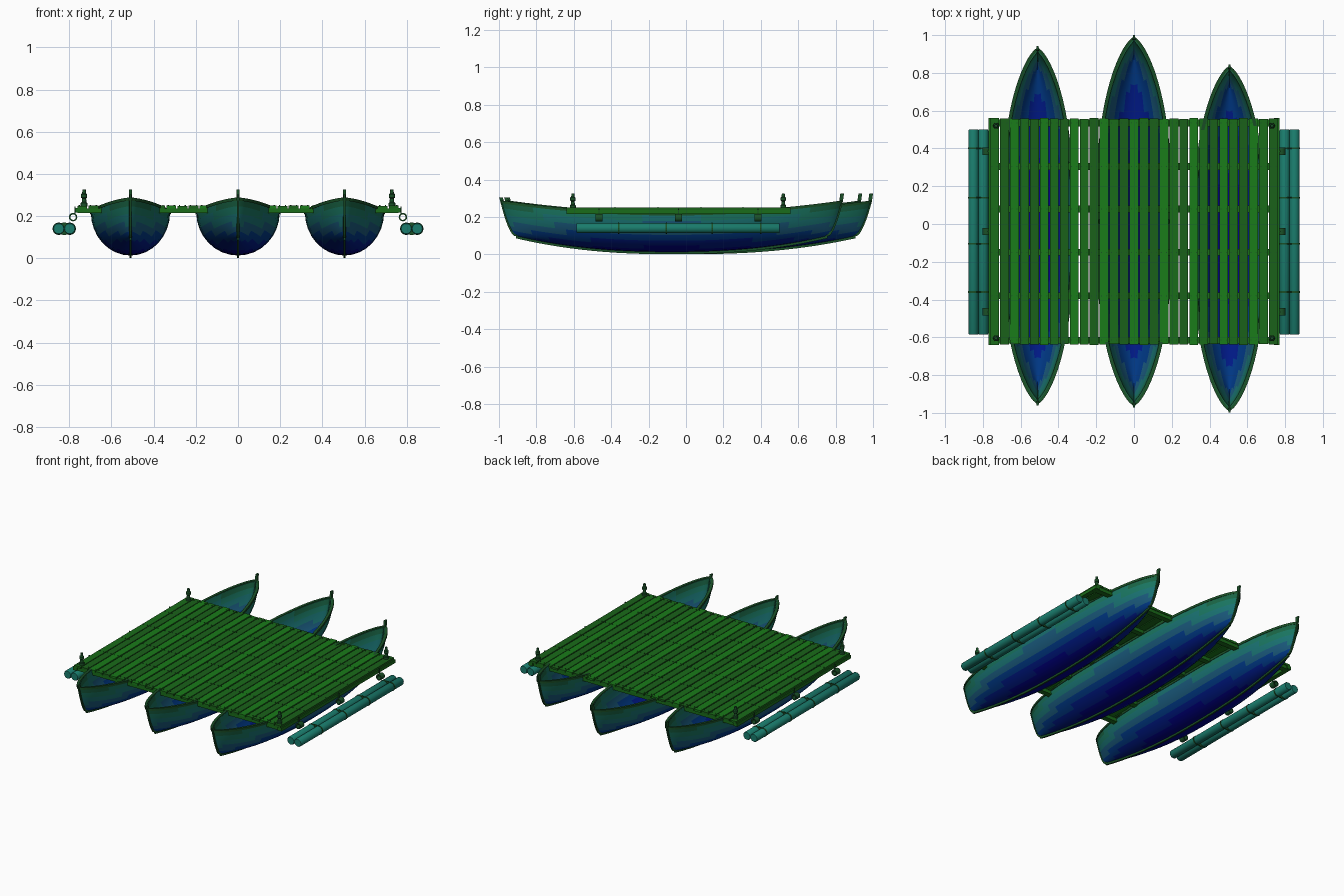
import bpy, bmesh, math
from mathutils import Vector, Matrix

if "Cube" in bpy.data.objects:
    bpy.data.objects.remove(bpy.data.objects["Cube"])


def mat(name, c):
    m = bpy.data.materials.new(name)
    m.diffuse_color = (*c, 1)
    m.use_nodes = True
    m.node_tree.nodes["Principled BSDF"].inputs["Base Color"].default_value = m.diffuse_color
    return m


GREEN = [mat("plank_green_%d" % i, (0.01, g, 0.01)) for i, g in enumerate((0.15, 0.2, 0.12))]
DARK = mat("dark_green", (0.01, 0.08, 0.02))
TEAL = mat("float_teal", (0.01, 0.2, 0.15))
# hull colour bands, low to high
BANDS = [mat("hull_band_%d" % i, c) for i, c in enumerate([
    (0.0, 0.0, 0.25), (0.0, 0.01, 0.25), (0.0, 0.04, 0.24), (0.01, 0.1, 0.2),
    (0.01, 0.17, 0.17), (0.01, 0.18, 0.12), (0.01, 0.13, 0.06)])]


def finish(name, bm, mats, smooth=False):
    bmesh.ops.recalc_face_normals(bm, faces=bm.faces)
    me = bpy.data.meshes.new(name)
    bm.to_mesh(me)
    bm.free()
    ob = bpy.data.objects.new(name, me)
    bpy.context.collection.objects.link(ob)
    for m in mats:
        me.materials.append(m)
    if smooth:
        bpy.context.view_layer.objects.active = ob
        ob.select_set(True)
        bpy.ops.object.shade_smooth_by_angle(angle=math.radians(40))
        ob.select_set(False)
    return ob


def loft(bm, rings):
    """Skin a row of closed rings and cap both ends."""
    rows = [[bm.verts.new(p) for p in r] for r in rings]
    n = len(rows[0])
    for a, b in zip(rows, rows[1:]):
        for i in range(n):
            bm.faces.new((a[i], a[(i + 1) % n], b[(i + 1) % n], b[i]))
    bm.faces.new(rows[0])
    bm.faces.new(rows[-1])


def box(bm, lo, hi, mi=0):
    x0, y0, z0 = lo
    x1, y1, z1 = hi
    before = set(bm.faces)
    loft(bm, [[(x0, y0, z), (x1, y0, z), (x1, y1, z), (x0, y1, z)] for z in (z0, z1)])
    for f in set(bm.faces) - before:
        f.material_index = mi


def lathe(bm, prof, origin, n=14, axis='Z'):
    """Turn (radius, height) points about an axis."""
    rot = Matrix.Identity(3) if axis == 'Z' else Matrix.Rotation(-math.pi / 2, 3, 'X')
    loft(bm, [[Vector(origin) + rot @ Vector((r * math.cos(k * math.tau / n),
         r * math.sin(k * math.tau / n), h)) for k in range(n)] for r, h in prof])


# three open boats
STATIONS = [math.sin(math.pi / 2 * (i / 18)) for i in range(-18, 19)]


def boat(label, cx, cy, L, W):
    def point(t, a, inset=0.0):
        w = max(W * (1 - abs(t) ** 2.6) ** 0.7, 0.003)
        zk = 0.013 + 0.085 * abs(t) ** 2.3 + inset
        zg = 0.218 + 0.065 * t * t
        u = 1 - math.cos(a)
        x = max(w - inset * 1.1, 0.001) * math.sin(a)
        ys = L * (0.915 + 0.085 * u ** 0.6) - inset
        return Vector((cx + x, cy + t * ys, zk + (zg - zk) * u))

    def flip(p):
        return Vector((2 * cx - p.x, p.y, p.z))

    # shell with inner and outer skin
    angles = [math.pi / 2 * k / 8 for k in range(9)]
    bm = bmesh.new()
    rings = []
    for t in STATIONS:
        out = [point(t, a) for a in angles]
        inn = [point(t, a, 0.012) for a in angles]
        rings.append([flip(p) for p in out[:0:-1]] + out + inn[::-1] + [flip(p) for p in inn[1:]])
    loft(bm, rings)
    for f in bm.faces:
        z = f.calc_center_median().z
        f.material_index = max(0, min(6, int(z / 0.28 * 7)))
    finish(label + "_hull", bm, BANDS, True)

    # gunwale rails
    bm = bmesh.new()
    for s in (1, -1):
        rr = []
        for t in STATIONS:
            p = point(t, math.pi / 2)
            h = p.x - cx
            o, i = h + 0.004, max(h - 0.014, 0.0)
            rr.append([(cx + s * x, p.y, p.z + z) for x, z in
                       ((i, -0.004), (o, -0.01), (o, 0.005), (i, 0.005))])
        loft(bm, rr)
    finish(label + "_gunwales", bm, [DARK])

    # keel strip
    bm = bmesh.new()
    rr = []
    for t in STATIONS:
        p = point(t, 0)
        rr.append([(cx + x, p.y, p.z + z) for x, z in
                   ((-0.005, -0.012), (0.005, -0.012), (0.005, 0.006), (-0.005, 0.006))])
    loft(bm, rr)
    # stem and stern posts
    for s, top in ((1, 0.325), (-1, 0.303)):
        path = [point(s, a) for a in angles]
        path.append(Vector((cx, path[-1].y + s * 0.006, top)))
        loft(bm, [[(cx + x, p.y + s * y, p.z) for x, y in
                   ((-0.007, -0.014), (0.007, -0.014), (0.005, 0.006), (-0.005, 0.006))] for p in path])
    finish(label + "_keel_and_posts", bm, [DARK])


boat("left_boat", -0.51, -0.01, 0.94, 0.188)
boat("middle_boat", 0.0, 0.014, 0.974, 0.198)
boat("right_boat", 0.505, -0.077, 0.91, 0.188)

# deck planks
Y0, Y1 = -0.64, 0.56
N = 29
step = 1.53 / N
bm = bmesh.new()
for i in range(N):
    x = -0.765 + i * step
    jig = ((i * 7) % 5) * 0.001
    box(bm, (x + 0.003, Y0 + jig, 0.237), (x + step - 0.003, Y1 - jig, 0.249 + (i % 3) * 0.001), (i * 2) % 3)
finish("deck_planks", bm, GREEN)

# cross beams and side beams
BEAMS = (-0.615, -0.38, -0.15, 0.08, 0.305, 0.535)
bm = bmesh.new()
for y in BEAMS:
    box(bm, (-0.76, y - 0.018, 0.215), (0.76, y + 0.018, 0.237))
for s in (-1, 1):
    box(bm, (s * 0.755 - 0.015, Y0, 0.216), (s * 0.755 + 0.015, Y1, 0.2375))
finish("deck_beams", bm, GREEN)

# nail heads
bm = bmesh.new()
for y in BEAMS:
    for i in range(N):
        for d in (-0.014, 0.014):
            lathe(bm, [(0.003, 0.248), (0.003, 0.2525)], (-0.765 + (i + 0.5) * step + d, y, 0), 6)
finish("deck_nails", bm, [DARK])

# corner mooring posts
bm = bmesh.new()
for x in (-0.73, 0.73):
    for y in (-0.605, 0.52):
        lathe(bm, [(0.016, 0.245), (0.016, 0.262), (0.011, 0.266), (0.010, 0.284), (0.015, 0.288),
                   (0.015, 0.303), (0.009, 0.308), (0.008, 0.325)], (x, y, 0))
finish("mooring_posts", bm, [DARK], True)

# side fender rings with hanging cords
bm = bmesh.new()
for s in (-1, 1):
    for y in (-0.465, -0.04, 0.385):
        n = 16
        rows = [[bm.verts.new((s * 0.782 + r * math.cos(k * math.tau / n), y + h,
                 0.195 + r * math.sin(k * math.tau / n))) for k in range(n)]
                for r, h in ((0.020, -0.019), (0.020, 0.019), (0.013, 0.019), (0.013, -0.019))]
        for j in range(4):
            a, b = rows[j], rows[(j + 1) % 4]
            for k in range(n):
                bm.faces.new((a[k], a[(k + 1) % n], b[(k + 1) % n], b[k]))
        box(bm, (s * 0.773 - 0.003, y - 0.003, 0.21), (s * 0.773 + 0.003, y + 0.003, 0.245))
finish("fender_rings", bm, [DARK], True)

# paired float logs
bm = bmesh.new()
for s in (-1, 1):
    for x in (0.798, 0.85):
        lathe(bm, [(0.024, -0.585), (0.027, -0.58), (0.027, 0.495), (0.024, 0.5)],
              (s * x, 0, 0.14), 18, 'Y')
finish("float_logs", bm, [TEAL], True)

# rope lashings around each log pair
bm = bmesh.new()
for s in (-1, 1):
    for y in (-0.36, -0.105, 0.14, 0.4):
        for x in (0.798, 0.85):
            lathe(bm, [(0.0295, y - 0.004), (0.0295, y + 0.004)], (s * x, 0, 0.14), 18, 'Y')
        lathe(bm, [(0.03, y - 0.003), (0.03, y + 0.003)], (s * 0.824, 0, 0.14), 16, 'Y')
finish("log_lashings", bm, [DARK])
